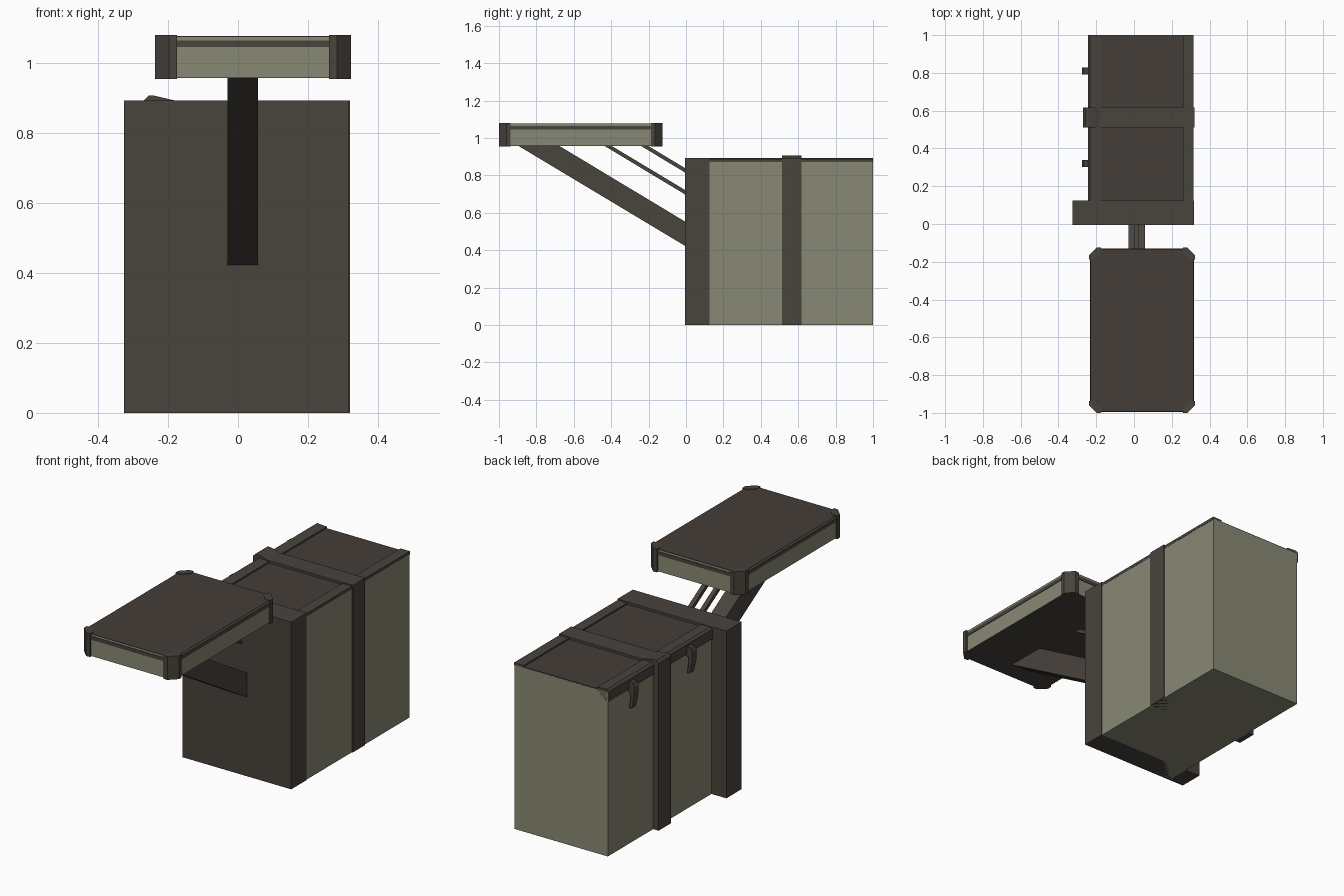
import bpy, bmesh
from mathutils import Vector

if "Cube" in bpy.data.objects:
    bpy.data.objects.remove(bpy.data.objects["Cube"])


def material(name, rgb):
    m = bpy.data.materials.new(name)
    m.diffuse_color = (*rgb, 1)
    m.use_nodes = True
    m.node_tree.nodes["Principled BSDF"].inputs["Base Color"].default_value = m.diffuse_color
    return m


OLIVE = material("olive", (0.25, 0.247, 0.178))
BROWN = material("dark_brown", (0.066, 0.056, 0.046))
LID = material("lid_brown", (0.06, 0.048, 0.042))


def prism(name, pts, axis, lo, hi, mat):
    """Extrude a 2D profile along an axis (profile is yz, xz or xy)."""
    place = {'x': lambda a, b, t: (t, a, b),
             'y': lambda a, b, t: (a, t, b),
             'z': lambda a, b, t: (a, b, t)}[axis]
    bm = bmesh.new()
    face = bm.faces.new([bm.verts.new(place(a, b, lo)) for a, b in pts])
    ext = bmesh.ops.extrude_face_region(bm, geom=[face])
    shift = Vector(place(0, 0, hi - lo))
    for v in ext["geom"]:
        if isinstance(v, bmesh.types.BMVert):
            v.co += shift
    bmesh.ops.recalc_face_normals(bm, faces=bm.faces)
    me = bpy.data.meshes.new(name)
    bm.to_mesh(me)
    bm.free()
    me.materials.append(mat)
    ob = bpy.data.objects.new(name, me)
    bpy.context.collection.objects.link(ob)
    return ob


def box(name, x, y, z, mat):
    return prism(name, [(x[0], y[0]), (x[1], y[0]), (x[1], y[1]), (x[0], y[1])],
                 'z', z[0], z[1], mat)


# Main case: olive body, brown top panel and side rails
box("case_body", (-0.238, 0.315), (0.01, 1.0), (0, 0.876), OLIVE)
box("case_top_panel", (-0.236, 0.314), (0.01, 0.999), (0.87, 0.880), LID)
box("top_rail_right", (0.26, 0.316), (0.12, 1.0), (0.872, 0.888), BROWN)
prism("top_rail_left", [(-0.175, 0.872), (-0.175, 0.888), (-0.232, 0.892),
                        (-0.244, 0.882), (-0.244, 0.83), (-0.23, 0.825)],
      'y', 0.12, 1.0, BROWN)

# Front flange and middle strap with a raised hump on its left end
box("front_flange", (-0.326, 0.318), (-0.005, 0.125), (0, 0.893), BROWN)
prism("middle_strap", [(-0.27, 0), (0.32, 0), (0.32, 0.893), (-0.18, 0.893),
                       (-0.24, 0.907), (-0.256, 0.907), (-0.27, 0.893)],
      'y', 0.512, 0.617, BROWN)

# Hooked latches on the left side
hook = [(-0.235, 0.868), (-0.264, 0.868), (-0.274, 0.85), (-0.272, 0.79),
        (-0.258, 0.73), (-0.244, 0.73), (-0.252, 0.79), (-0.25, 0.815),
        (-0.235, 0.82)]
for i, y in enumerate((0.32, 0.81)):
    prism(f"latch_{i}", hook, 'y', y - 0.018, y + 0.018, BROWN)

# Diagonal arm and two thin struts
prism("support_arm", [(0.01, 0.414), (-0.9, 0.96), (-0.9, 0.965), (-0.69, 0.965),
                      (0.01, 0.544)], 'x', -0.03, 0.057, BROWN)
for i, (z, y) in enumerate(((0.695, -0.44), (0.812, -0.245))):
    prism(f"thin_strut_{i}", [(0.01, z - 0.006), (y, 0.96), (y + 0.03, 0.965),
                              (0.01, z + 0.018)], 'x', 0.0, 0.024, BROWN)

# Raised tray: stacked layers of a chamfered rectangle
CX, CY, HX, HY, C = 0.0425, -0.5625, 0.28, 0.4375, 0.04


def outline(inset):
    a, b = HX - inset, HY - inset
    return [(CX + x, CY + y) for x, y in (
        (a - C, -b), (a, C - b), (a, b - C), (a - C, b),
        (C - a, b), (-a, b - C), (-a, C - b), (C - a, -b))]


layers = [("tray_underside", 0.010, 0.957, 0.960, BROWN),
          ("tray_wall", 0.008, 0.959, 1.046, OLIVE),
          ("tray_dark_stripe", 0.005, 1.046, 1.065, BROWN),
          ("tray_upper_wall", 0.008, 1.065, 1.074, OLIVE),
          ("tray_top", 0.008, 1.074, 1.077, LID)]
for name, inset, lo, hi, mat in layers:
    prism(name, outline(inset), 'z', lo, hi, mat)

# Corner guards on the tray
W = 0.063
guard = [(HX - W, HY), (HX - C, HY), (HX, HY - C), (HX, HY - W),
         (HX - 0.03, HY - W), (HX - W, HY - 0.03)]
for i, (sx, sy) in enumerate(((1, 1), (1, -1), (-1, 1), (-1, -1))):
    prism(f"tray_corner_{i}", [(CX + sx * x, CY + sy * y) for x, y in guard],
          'z', 0.955, 1.08, BROWN)
